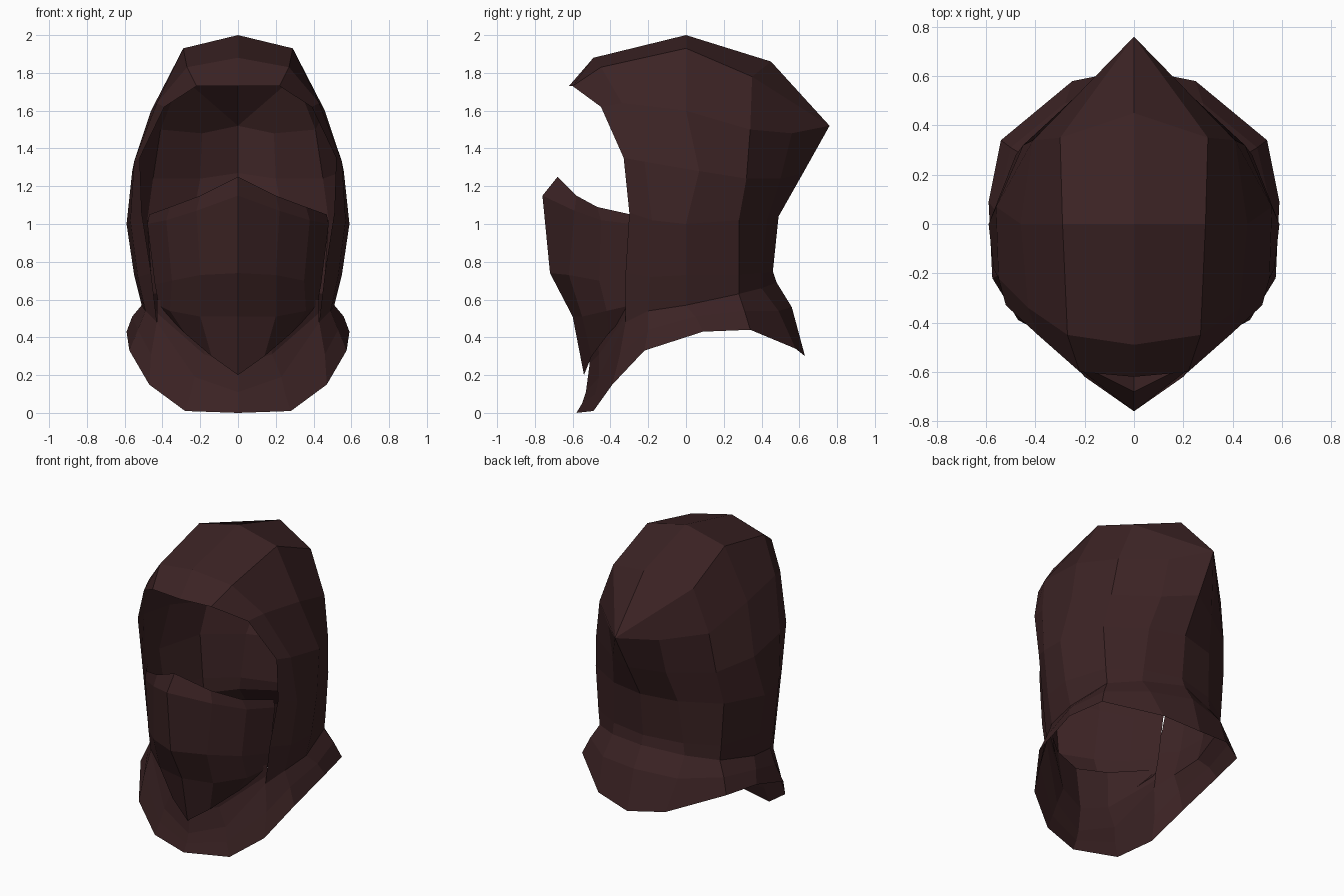
import bpy
import bmesh

default_cube = bpy.data.objects.get("Cube")
if default_cube:
    bpy.data.objects.remove(default_cube, do_unlink=True)

# One dark maroon cloth for every part
cloth = bpy.data.materials.new("dark maroon cloth")
cloth.use_nodes = True
colour = (0.044, 0.0165, 0.0175, 1.0)
cloth.diffuse_color = colour
shader = next(n for n in cloth.node_tree.nodes if n.type == 'BSDF_PRINCIPLED')
shader.inputs["Base Color"].default_value = colour
shader.inputs["Roughness"].default_value = 0.9


def loft(name, curves):
    """Skin a sheet through neighbouring curves of one half, then mirror it."""
    bm = bmesh.new()
    known = {}

    def vertex(point):
        if point not in known:
            known[point] = bm.verts.new(point)
        return known[point]

    for upper, lower in zip(curves, curves[1:]):
        for i in range(len(upper) - 1):
            corners = (upper[i], lower[i], lower[i + 1], upper[i + 1])
            distinct = list(dict.fromkeys(corners))
            if len(distinct) > 2:
                bm.faces.new([vertex(p) for p in distinct])
    bmesh.ops.recalc_face_normals(bm, faces=bm.faces)

    # Turn the whole sheet to face away from the head's upright axis
    outward = sum(
        f.calc_area() * (f.normal.x * f.calc_center_median().x
                         + f.normal.y * f.calc_center_median().y)
        for f in bm.faces)
    if outward < 0:
        bmesh.ops.reverse_faces(bm, faces=bm.faces)

    mesh = bpy.data.meshes.new(name)
    bm.to_mesh(mesh)
    bm.free()
    mesh.materials.append(cloth)
    part = bpy.data.objects.new(name, mesh)
    bpy.context.scene.collection.objects.link(part)
    mirror = part.modifiers.new("mirror halves", 'MIRROR')
    mirror.use_axis[0] = True
    mirror.use_clip = True
    mirror.merge_threshold = 0.002
    return part


# Hood: curves run from the back seam round to the face opening
peak = (0, .76, 1.52)
crown_seam = [peak, peak, (0, .45, 1.86), (0, 0, 2), (0, -.49, 1.88), (0, -.62, 1.73)]
crown_side = [peak, peak, (.3, .35, 1.78), (.29, 0, 1.93), (.27, -.45, 1.83), (.22, -.6, 1.73)]
temple = [peak, (.19, .56, 1.48), (.41, .34, 1.5), (.46, 0, 1.6), (.43, -.34, 1.64), (.39, -.45, 1.62)]
ear = [(0, .62, 1.27), (.2, .5, 1.24), (.45, .32, 1.24), (.56, .07, 1.28), (.55, -.22, 1.33), (.52, -.33, 1.35)]
cheek = [(0, .49, 1.04), (.24, .43, 1.03), (.48, .28, 1.02), (.59, 0, 1), (.57, -.18, 1.02), (.51, -.3, 1.06)]
jaw = [(0, .46, .75), (.26, .4, .74), (.46, .28, .73), (.55, 0, .73), (.53, -.19, .72), (.46, -.32, .74)]
neck = [(0, .48, .69), (.27, .4, .66), (.45, .28, .63), (.51, 0, .57), (.49, -.2, .54), (.43, -.32, .48)]
loft("hood", [crown_seam, crown_side, temple, ear, cheek, jaw, neck])

# Cowl: flares from the neck to a rim that dips at the front
collar = neck + [(.23, -.46, .19), (0, -.53, .11)]
drape = [(0, .56, .56), (.28, .49, .54), (.5, .31, .54), (.56, .05, .51),
         (.53, -.2, .44), (.46, -.35, .31), (.25, -.48, .1), (0, -.55, .05)]
rim = [(0, .63, .3), (.25, .58, .34), (.54, .34, .44), (.59, .09, .43),
       (.575, -.22, .33), (.47, -.39, .15), (.28, -.49, .01), (0, -.58, 0)]
loft("cowl", [collar, drape, rim])

# Throat: cloth rising from the front of the cowl to behind the mask
throat_fold = [(.43, -.31, .53), (.18, -.46, .31), (0, -.51, .26)]
throat_top = [(.43, -.3, .6), (.2, -.49, .58), (0, -.55, .56)]
loft("throat", [throat_top, throat_fold, collar[-3:]])

# Mask: curves run from the centre ridge back to the cheek
top_edge = [(0, -.68, 1.25), (.2, -.58, 1.15), (.36, -.47, 1.09), (.47, -.29, 1.05)]
nose = [(0, -.76, 1.15), (.22, -.59, 1.07), (.38, -.45, 1.02), (.48, -.29, 1)]
mouth = [(0, -.72, .74), (.2, -.62, .73), (.35, -.46, .7), (.44, -.29, .68)]
chin = [(0, -.6, .51), (.2, -.55, .51), (.36, -.42, .54), (.42, -.29, .57)]
bib = [(0, -.54, .2), (.14, -.5, .3), (.28, -.41, .42), (.4, -.3, .54)]
loft("face_mask", [top_edge, nose, mouth, chin, bib])
